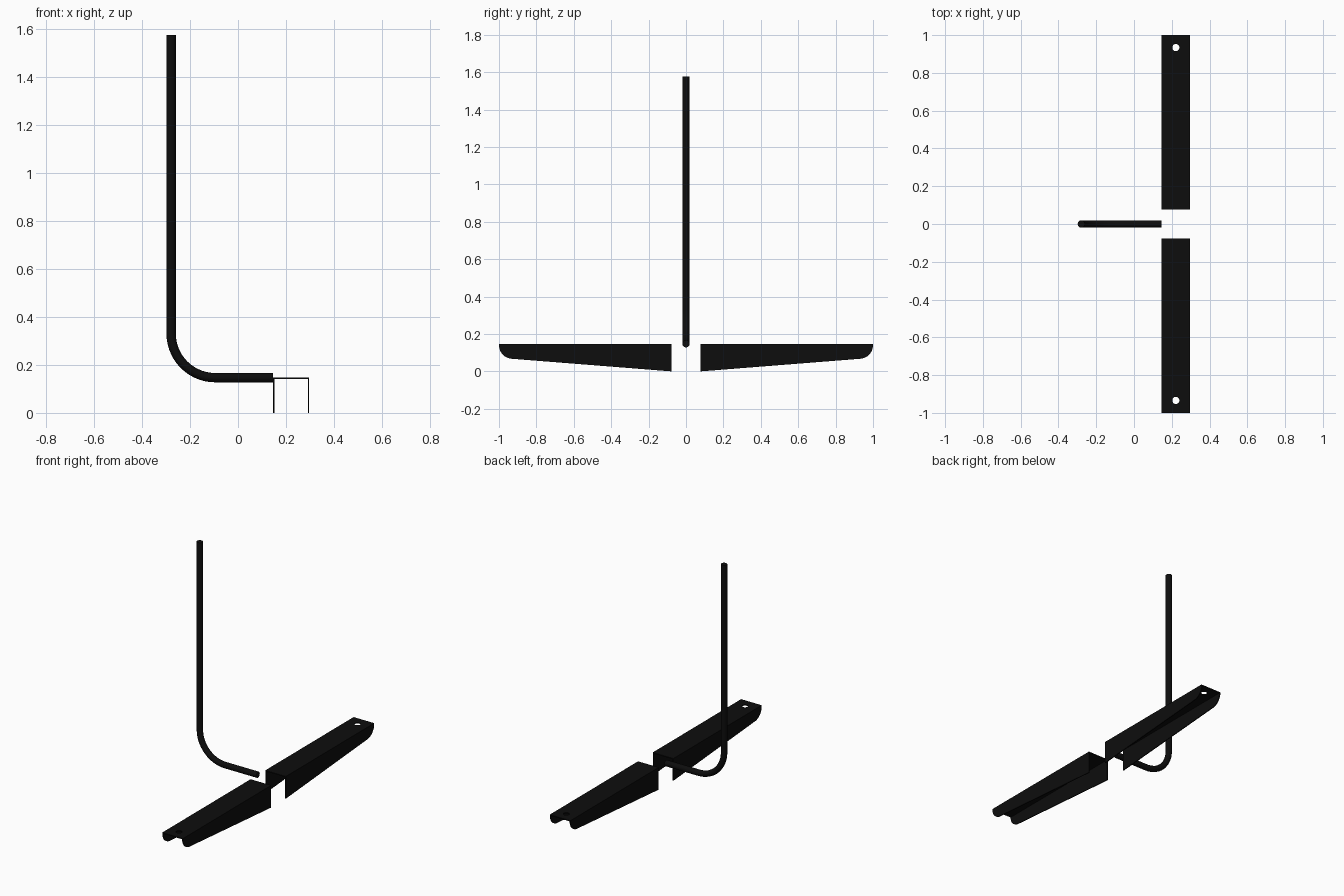
import bpy, bmesh
from math import sin, cos, pi
from mathutils import Matrix

if "Cube" in bpy.data.objects:
    bpy.data.objects.remove(bpy.data.objects["Cube"])

black = bpy.data.materials.new("black_paint")
black.diffuse_color = (0.004, 0.004, 0.004, 1)
black.use_nodes = True
black.node_tree.nodes["Principled BSDF"].inputs["Base Color"].default_value = black.diffuse_color


def new_object(name, bm):
    bmesh.ops.recalc_face_normals(bm, faces=bm.faces)
    me = bpy.data.meshes.new(name)
    bm.to_mesh(me)
    bm.free()
    ob = bpy.data.objects.new(name, me)
    bpy.context.collection.objects.link(ob)
    me.materials.append(black)
    return ob


def extrude_x(name, profile, x0, x1):
    """Solid from a (y, z) profile spanning x0..x1."""
    bm = bmesh.new()
    face = bm.faces.new([bm.verts.new((x0, y, z)) for y, z in profile])
    ext = bmesh.ops.extrude_face_region(bm, geom=[face])
    verts = [v for v in ext["geom"] if isinstance(v, bmesh.types.BMVert)]
    bmesh.ops.translate(bm, verts=verts, vec=(x1 - x0, 0, 0))
    return new_object(name, bm)


# Tapered channel foot: side profile with a rounded outer toe
X0, X1, TOP, WALL, R = 0.146, 0.297, 0.147, 0.006, 0.074
toe = [(1 - R + R * sin(a), 0.141 - R * cos(a))
       for a in (pi / 2 * i / 10 for i in range(11))]
foot = extrude_x("channel_feet",
                 [(0.077, TOP), (0.077, 0)] + toe + [(1, TOP)], X0, X1)

# Cutters: open channel interior and bolt hole
inner = extrude_x("channel_cutter",
                  [(0, TOP - WALL), (0, -0.1), (1.1, -0.1), (1.1, TOP - WALL)],
                  X0 + WALL, X1 - WALL)
bm = bmesh.new()
bmesh.ops.create_cone(bm, cap_ends=True, segments=24, radius1=0.019,
                      radius2=0.019, depth=0.1,
                      matrix=Matrix.Translation(((X0 + X1) / 2, 0.934, TOP)))
hole = new_object("hole_cutter", bm)
for cutter in (inner, hole):
    cutter.hide_render = True
    cutter.hide_set(True)
    mod = foot.modifiers.new(cutter.name, "BOOLEAN")
    mod.operation = "DIFFERENCE"
    mod.solver = "EXACT"
    mod.object = cutter

# Second foot mirrored across y
mirror = foot.modifiers.new("mirror", "MIRROR")
mirror.use_axis = (False, True, False)
mirror.use_clip = False
mirror.use_mirror_merge = False

# Bent round post
PX, PZ, BEND = -0.279, 0.147, 0.184
path = [(PX, 1.577)]
path += [(PX + BEND - BEND * cos(a), PZ + BEND - BEND * sin(a))
         for a in (pi / 2 * i / 14 for i in range(15))]
path += [(X0, PZ)]
cu = bpy.data.curves.new("bent_post", "CURVE")
cu.dimensions = "3D"
cu.bevel_depth = 0.0195
cu.bevel_resolution = 4
cu.use_fill_caps = True
sp = cu.splines.new("POLY")
sp.points.add(len(path) - 1)
for p, (x, z) in zip(sp.points, path):
    p.co = (x, 0, z, 1)
cu.materials.append(black)
post = bpy.data.objects.new("bent_post", cu)
bpy.context.collection.objects.link(post)
bpy.context.view_layer.objects.active = post
post.select_set(True)
bpy.ops.object.convert(target="MESH")
bpy.ops.object.shade_smooth_by_angle(angle=0.7)
